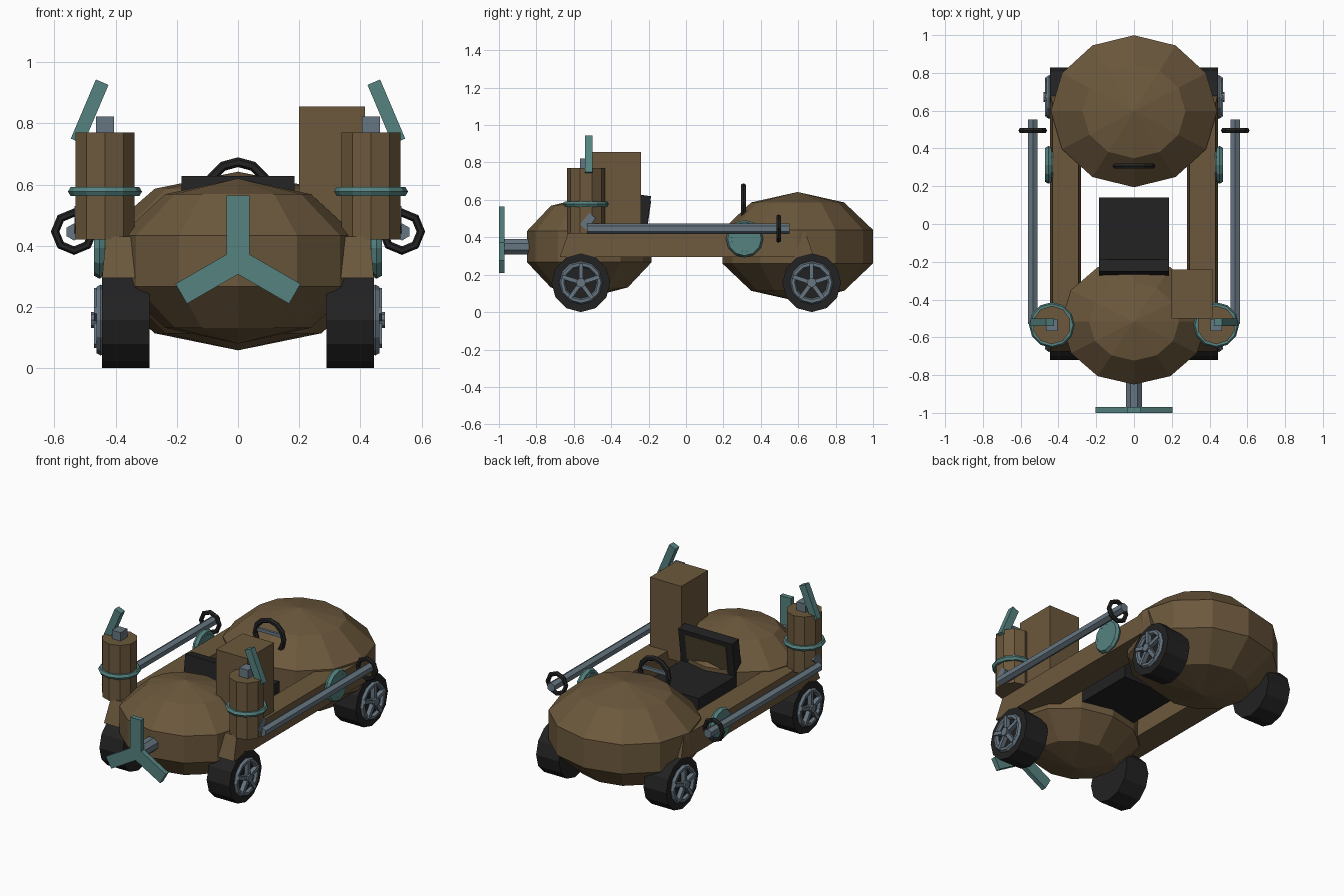
import bpy, bmesh, math
from mathutils import Matrix, Vector, Euler

if "Cube" in bpy.data.objects:
    bpy.data.objects.remove(bpy.data.objects["Cube"])


def mat(name, c):
    m = bpy.data.materials.new(name)
    m.diffuse_color = (*c, 1)
    m.use_nodes = True
    m.node_tree.nodes["Principled BSDF"].inputs["Base Color"].default_value = m.diffuse_color
    return m


BROWN = mat("brown_paint", (0.15, 0.098, 0.046))
PANEL = mat("dark_olive", (0.075, 0.058, 0.028))
TEAL = mat("teal_metal", (0.09, 0.225, 0.215))
STEEL = mat("steel_grey", (0.135, 0.18, 0.22))
DARK = mat("black_rubber", (0.016, 0.016, 0.017))

AXIS = {'X': (0, math.pi / 2, 0), 'Y': (math.pi / 2, 0, 0), 'Z': (0, 0, 0)}


def finish(bm, name, m, loc, rot=(0, 0, 0)):
    bmesh.ops.recalc_face_normals(bm, faces=bm.faces)
    me = bpy.data.meshes.new(name)
    bm.to_mesh(me)
    bm.free()
    me.materials.append(m)
    ob = bpy.data.objects.new(name, me)
    ob.location, ob.rotation_euler = loc, rot
    bpy.context.collection.objects.link(ob)
    return ob


def box(name, m, loc, size, rot=(0, 0, 0), taper=(1, 1)):
    bm = bmesh.new()
    bmesh.ops.create_cube(bm, size=1)
    for v in bm.verts:
        if v.co.z > 0:
            v.co.x *= taper[0]
            v.co.y *= taper[1]
        v.co = Vector(a * b for a, b in zip(v.co, size))
    return finish(bm, name, m, loc, rot)


def cyl(name, m, loc, r, depth, axis='Z', n=12, turn=0):
    bm = bmesh.new()
    bmesh.ops.create_cone(bm, cap_ends=True, segments=n, radius1=r, radius2=r, depth=depth)
    bmesh.ops.rotate(bm, verts=bm.verts, matrix=Matrix.Rotation(turn, 3, 'Z'))
    return finish(bm, name, m, loc, AXIS[axis])


def ring(name, m, loc, R, r, axis='Z', n=12, k=6):
    bm = bmesh.new()
    rows = [[bm.verts.new(((R + r * math.cos(b)) * math.cos(a),
                           (R + r * math.cos(b)) * math.sin(a), r * math.sin(b)))
             for b in (2 * math.pi * j / k for j in range(k))]
            for a in (2 * math.pi * i / n for i in range(n))]
    for i in range(n):
        p, q = rows[i], rows[(i + 1) % n]
        for j in range(k):
            bm.faces.new((p[j], q[j], q[(j + 1) % k], p[(j + 1) % k]))
    return finish(bm, name, m, loc, AXIS[axis])


def pod(name, loc, radii):
    bm = bmesh.new()
    bmesh.ops.create_uvsphere(bm, u_segments=12, v_segments=5, radius=1)
    bmesh.ops.scale(bm, vec=radii, verts=bm.verts)
    return finish(bm, name, BROWN, loc)


# Body pods
pod("rear_pod", (0, 0.597, 0.35), (0.463, 0.423, 0.292))
pod("front_pod", (0, -0.517, 0.35), (0.405, 0.35, 0.27))

# Tall box beside the seat
box("side_box", BROWN, (0.307, -0.37, 0.62), (0.215, 0.26, 0.47))

# Seat
box("seat_cushion", DARK, (0, -0.06, 0.36), (0.37, 0.40, 0.10))
box("seat_back", DARK, (0, -0.235, 0.51), (0.37, 0.065, 0.23), (math.radians(-8), 0, 0))
box("seat_back_panel", PANEL, (0, -0.202, 0.515), (0.28, 0.009, 0.16), (math.radians(-8), 0, 0))

# Steering wheel
ring("steering_wheel", DARK, (0, 0.307, 0.575), 0.098, 0.016, 'Y')
box("steering_bar", STEEL, (0, 0.307, 0.60), (0.19, 0.016, 0.02))

# Front propeller
cyl("propeller_shaft", STEEL, (0, -0.89, 0.35), 0.045, 0.18, 'Y', 8, math.pi / 8)
for i in range(3):
    a = i * 2 * math.pi / 3
    box("propeller_blade", TEAL,
        (0.107 * math.sin(a), -0.985, 0.35 + 0.107 * math.cos(a)), (0.075, 0.03, 0.215), (0, a, 0))

for s in (-1, 1):
    # Side beam
    box("side_beam", BROWN, (s * 0.363, 0.005, 0.362), (0.163, 1.36, 0.136), taper=(0.84, 0.93))

    # Wheels with spoked rims
    for y in (-0.562, 0.672):
        cyl("tyre", DARK, (s * 0.367, y, 0.157), 0.157, 0.156, 'X')
        ring("wheel_rim", STEEL, (s * 0.449, y, 0.157), 0.1, 0.016, 'X')
        cyl("wheel_hub", STEEL, (s * 0.46, y, 0.157), 0.026, 0.04, 'X', 8)
        for i in range(5):
            a = i * 2 * math.pi / 5
            box("wheel_spoke", STEEL,
                (s * 0.456, y + 0.055 * math.sin(a), 0.157 + 0.055 * math.cos(a)),
                (0.03, 0.022, 0.1), (-a, 0, 0))

    # Long side pipe with collar
    cyl("side_pipe", STEEL, (s * 0.536, 0.012, 0.445), 0.028, 1.085, 'Y', 6)
    box("pipe_elbow", STEEL, (s * 0.515, -0.525, 0.485), (0.04, 0.045, 0.08),
        (math.radians(-40), 0, 0))
    ring("pipe_collar", DARK, (s * 0.536, 0.495, 0.446), 0.062, 0.014, 'Y', 8)

    # Round side lamp
    cyl("side_disc", TEAL, (s * 0.45, 0.313, 0.392), 0.075, 0.04, 'X')
    ring("side_disc_rim", TEAL, (s * 0.453, 0.313, 0.392), 0.08, 0.02, 'X')

    # Upright canister with band, cap and blade
    cyl("canister", BROWN, (s * 0.435, -0.535, 0.595), 0.102, 0.35, 'Z', 10)
    ring("canister_band", TEAL, (s * 0.435, -0.535, 0.577), 0.104, 0.017, 'Z')
    box("canister_cap", STEEL, (s * 0.435, -0.535, 0.79), (0.06, 0.065, 0.065))
    box("canister_blade", TEAL, (s * 0.485, -0.52, 0.838), (0.045, 0.04, 0.21),
        (0, s * math.radians(-23), 0))
